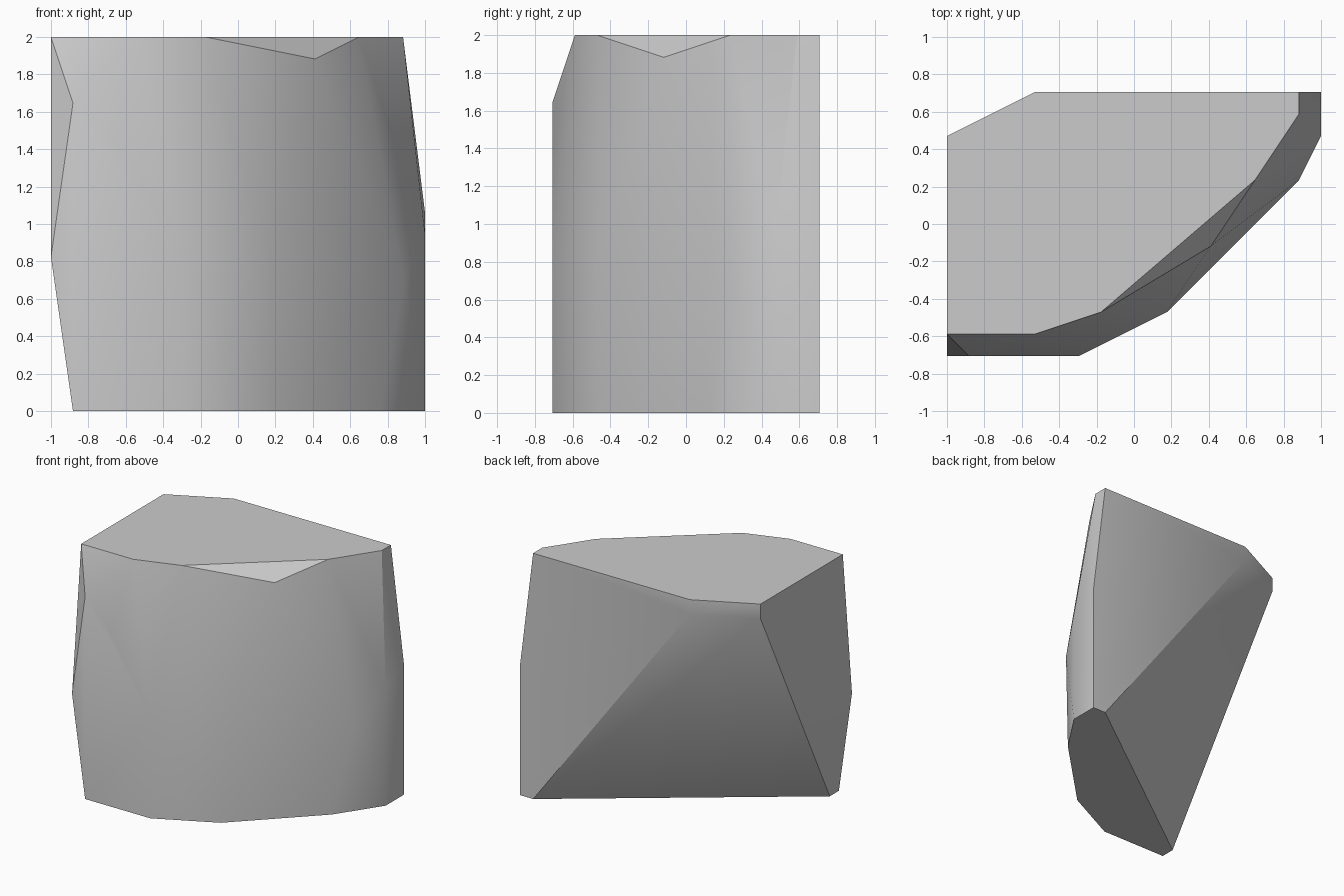
import bpy
import bmesh
import math
from mathutils import Vector

cube = bpy.data.objects.get("Cube")
if cube:
    bpy.data.objects.remove(cube, do_unlink=True)

# Corners are counted in even steps across the block
STEP = 2 / 17
ORIGIN = Vector((-1, -6 * STEP, 0))

# Plain stone colour
stone = bpy.data.materials.new("stone_grey")
stone.use_nodes = True
colour = (0.6, 0.6, 0.6, 1)
stone.diffuse_color = colour
stone.node_tree.nodes["Principled BSDF"].inputs["Base Color"].default_value = colour

# Flat top and base outlines, as (x, y)
top = [(0, 10), (4, 12), (16, 12), (16, 11), (14, 8), (7, 2), (4, 1), (0, 1)]
base = [(1, 1), (1, 0), (6, 0), (10, 2), (15, 7), (17, 10), (17, 12), (16, 12)]

# Corners between the two outlines
back_corners = [(4, 12, 16), (0, 10, 16), (17, 12, 9)]
right_corners = [(17, 10, 8), (16, 8, 6)]
front_corners = [(0, 0, 7), (1, 0, 14), (3, 0, 12), (6, 0, 7), (10, 2, 7), (12, 5, 16)]

corners = [(x, y, 17) for x, y in top] + [(x, y, 0) for x, y in base]
corners += back_corners + right_corners + front_corners

# Wrap the corners in a faceted convex block
bm = bmesh.new()
for corner in corners:
    bm.verts.new(ORIGIN + Vector(corner) * STEP)
hull = bmesh.ops.convex_hull(bm, input=bm.verts[:])
unused = {g for g in hull["geom_interior"] + hull["geom_unused"]
          if isinstance(g, bmesh.types.BMVert)}
bmesh.ops.delete(bm, geom=list(unused), context='VERTS')
bmesh.ops.dissolve_limit(bm, angle_limit=math.radians(0.5),
                         verts=bm.verts[:], edges=bm.edges[:])
bmesh.ops.recalc_face_normals(bm, faces=bm.faces[:])

mesh = bpy.data.meshes.new("stone_block")
bm.to_mesh(mesh)
bm.free()
mesh.materials.append(stone)
block = bpy.data.objects.new("stone_block", mesh)
bpy.context.collection.objects.link(block)

# Soft shading over the gentle curve, crisp at the cut edges
bpy.ops.object.select_all(action='DESELECT')
block.select_set(True)
bpy.context.view_layer.objects.active = block
bpy.ops.object.shade_smooth_by_angle(angle=math.radians(30))
